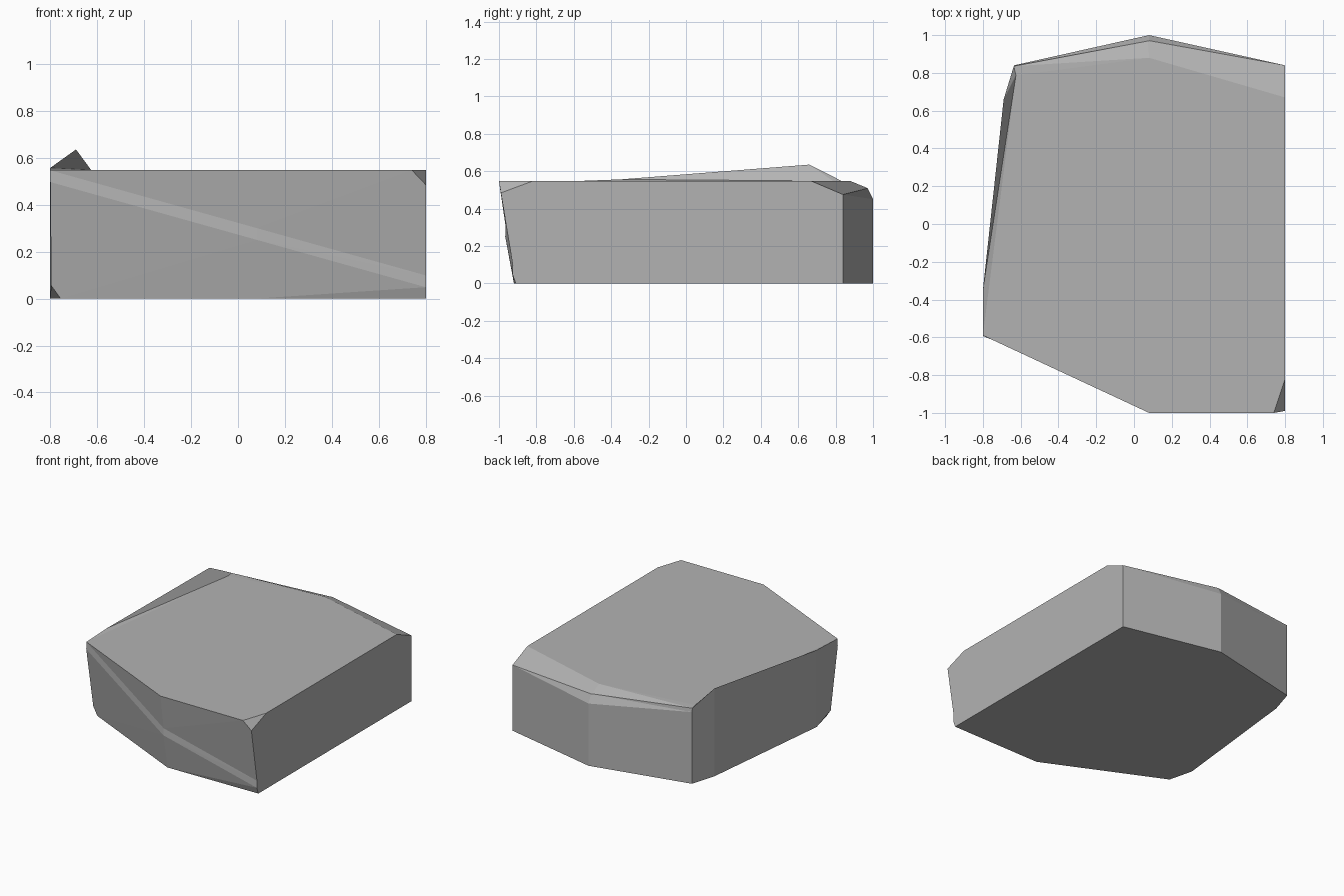
import bpy, bmesh
from mathutils import Vector

default_cube = bpy.data.objects.get("Cube")
if default_cube:
    bpy.data.objects.remove(default_cube, do_unlink=True)

TOP = 0.547
mesh = bpy.data.meshes.new("rock_slab")
rock = bpy.data.objects.new("rock_slab", mesh)
bpy.context.collection.objects.link(rock)
bm = bmesh.new()


def all_geometry():
    return bm.verts[:] + bm.edges[:] + bm.faces[:]


def chop(a, b, c):
    """Slice away everything outside the plane through three points."""
    a, b, c = Vector(a), Vector(b), Vector(c)
    normal = (b - a).cross(c - a).normalized()
    if normal.dot(a - Vector((0, 0, TOP / 2))) < 0:
        normal.negate()
    cut = bmesh.ops.bisect_plane(bm, geom=all_geometry(), plane_co=a, plane_no=normal,
                                 clear_outer=True, dist=0.0005)["geom_cut"]
    edges = [e for e in cut if isinstance(e, bmesh.types.BMEdge) and e.is_boundary]
    bmesh.ops.holes_fill(bm, edges=edges)
    bm.normal_update()


def score(faces, point, normal):
    """Add a crease line across the given faces and return its vertices."""
    geom = set(faces)
    for f in faces:
        geom.update(f.edges)
        geom.update(f.verts)
    cut = bmesh.ops.bisect_plane(bm, geom=list(geom), plane_co=point, plane_no=normal,
                                 dist=0.0005)["geom_cut"]
    bm.normal_update()
    return [v for v in cut if isinstance(v, bmesh.types.BMVert)]


def lift(x, y, z):
    """Move the highest vertex near a plan position to a new height."""
    near = [v for v in bm.verts if (v.co.xy - Vector((x, y))).length < 0.03]
    if near:
        max(near, key=lambda v: v.co.z).co.z = z


# Body: an uneven slab whose front leans outwards
shared = [(-0.8, -0.35), (-0.69, 0.66), (-0.635, 0.84), (0.08, 1), (0.8, 0.84)]
lower = [(0.8, -0.91), (0.08, -0.92), (-0.795, -0.51)] + shared
upper = [(0.8, -1), (0.08, -1), (-0.8, -0.59)] + shared
rings = [[bm.verts.new((x, y, z)) for x, y in ring] for ring, z in ((lower, 0), (upper, TOP))]
bm.faces.new(rings[0])
bm.faces.new(rings[1])
for i in range(len(lower)):
    j = (i + 1) % len(lower)
    bm.faces.new((rings[0][i], rings[0][j], rings[1][j], rings[1][i]))
bmesh.ops.recalc_face_normals(bm, faces=bm.faces[:])

# Broken corners at the front
chop((0.74, -1, TOP), (0.8, -0.82, TOP), (0.8, -1, 0.48))
chop((-0.755, -0.53, 0), (-0.8, -0.35, 0), (-0.8, -0.58, 0.085))

# Sloping break along the top of the back
chop((0.8, 0.67, TOP), (0.08, 0.88, TOP), (0.8, 0.84, 0.475))
chop((0.08, 0.88, TOP), (-0.6, 0.79, TOP), (0.08, 0.97, 0.51))
for side in ((0.8, 0.84, 0.475), (-0.635, 0.84, 0.518)):
    chop(side, (0.08, 0.97, 0.51), (0.08, 1, 0.45))

# Diagonal band across the front
slope = Vector((0.28, 0, 1)).normalized()
for height, push in ((0.3, 0), (0.25, 0.01)):
    front = [f for f in bm.faces if f.normal.y < -0.6 and abs(f.normal.z) < 0.4]
    for v in score(front, (0.08, -1, height), slope):
        v.co.y -= push

# Raised ridge along the right edge
cap = [f for f in bm.faces if f.normal.z > 0.99]
start, end = Vector((-0.795, -0.55, TOP)), Vector((-0.625, 0.787, TOP))
score(cap, start, (end - start).cross(Vector((0, 0, 1))).normalized())
lift(-0.8, -0.35, 0.556)
lift(-0.69, 0.66, 0.635)
lift(-0.652, 0.783, 0.573)
lift(-0.635, 0.84, 0.545)

bmesh.ops.triangulate(bm, faces=bm.faces[:])
bmesh.ops.recalc_face_normals(bm, faces=bm.faces[:])
bm.to_mesh(mesh)
bm.free()

# Plain stone colour
stone = bpy.data.materials.new("grey_stone")
stone.use_nodes = True
colour = (0.45, 0.45, 0.45, 1)
stone.diffuse_color = colour
stone.node_tree.nodes["Principled BSDF"].inputs["Base Color"].default_value = colour
mesh.materials.append(stone)
